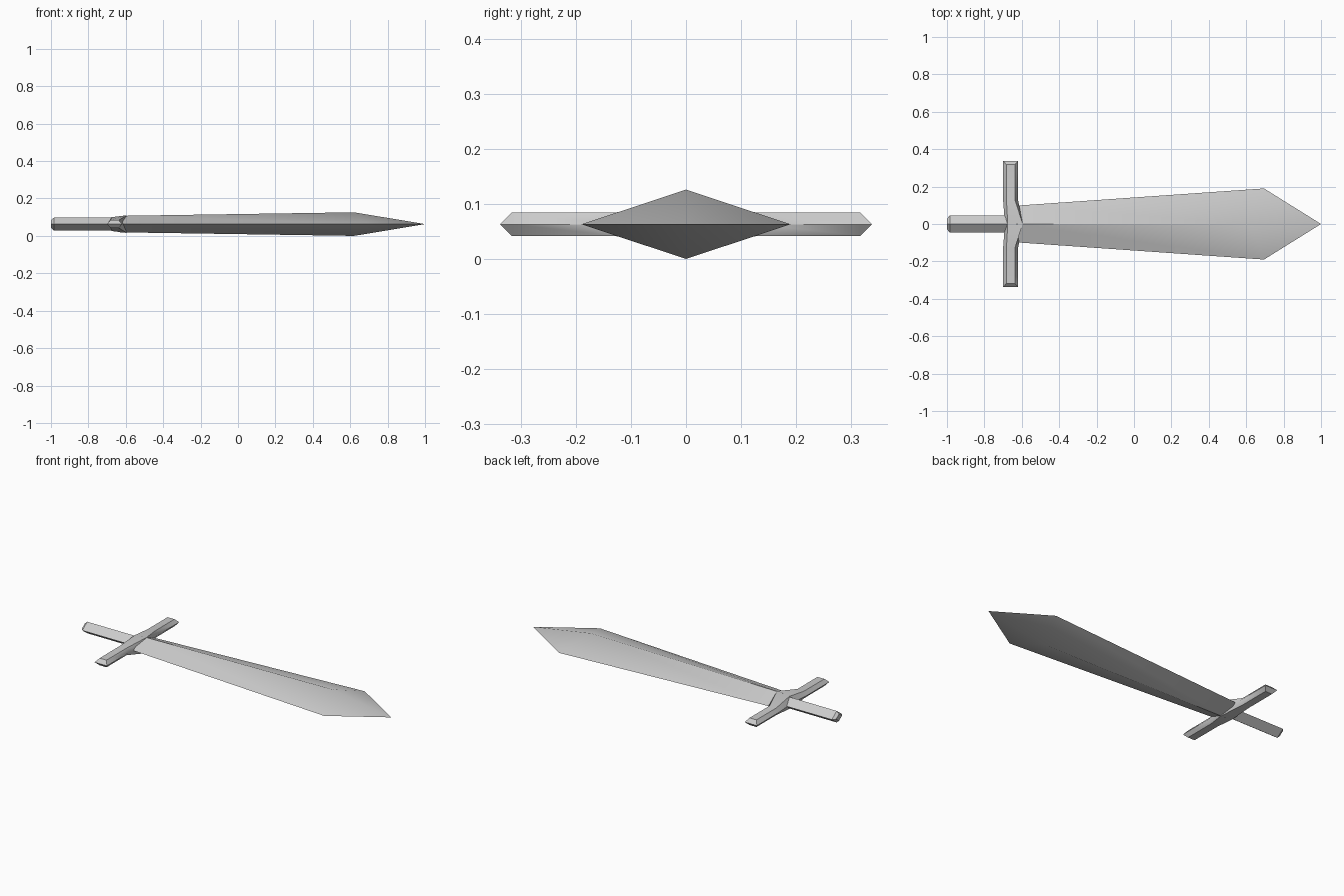
import bpy
import bmesh

cube = bpy.data.objects.get("Cube")
if cube:
    bpy.data.objects.remove(cube, do_unlink=True)

MID = 0.063  # height of the sword's middle plane

grey = bpy.data.materials.new("plain_grey")
grey.use_nodes = True
grey.diffuse_color = (0.6, 0.6, 0.6, 1)
grey.node_tree.nodes["Principled BSDF"].inputs["Base Color"].default_value = (0.6, 0.6, 0.6, 1)


def loft(name, rings):
    """Skin a row of matching rings, cap both ends and weld collapsed points."""
    bm = bmesh.new()
    rows = [[bm.verts.new((x, y, z + MID)) for x, y, z in ring] for ring in rings]
    for a, b in zip(rows, rows[1:]):
        for i in range(len(a)):
            j = (i + 1) % len(a)
            bm.faces.new((a[i], a[j], b[j], b[i]))
    bm.faces.new(rows[0])
    bm.faces.new(rows[-1])
    bmesh.ops.remove_doubles(bm, verts=bm.verts[:], dist=0.0005)
    bmesh.ops.recalc_face_normals(bm, faces=bm.faces[:])
    mesh = bpy.data.meshes.new(name)
    bm.to_mesh(mesh)
    bm.free()
    mesh.materials.append(grey)
    obj = bpy.data.objects.new(name, mesh)
    bpy.context.collection.objects.link(obj)
    bpy.ops.object.select_all(action="DESELECT")
    obj.select_set(True)
    bpy.context.view_layer.objects.active = obj
    bpy.ops.object.shade_smooth_by_angle()
    return obj


def diamond(edge_x, half_width, ridge_x, half_height):
    return [(edge_x, half_width, 0), (ridge_x, 0, half_height),
            (edge_x, -half_width, 0), (ridge_x, 0, -half_height)]


def bar_ring(y, back, back_top, front_top, front, back_h, front_h):
    """Six-sided guard section lying across the sword."""
    return [(back, y, 0), (back_top, y, back_h), (front_top, y, front_h),
            (front, y, 0), (front_top, y, -front_h), (back_top, y, -back_h)]


# Blade: diamond section widening to the shoulder, then a point
loft("blade", [
    diamond(-0.63, 0.098, -0.63, 0.044),
    diamond(0.695, 0.19, 0.62, 0.063),
    diamond(1.0, 0, 1.0, 0),
])

# Grip with a small chamfered end
loft("grip", [
    diamond(-1.0, 0.028, -1.0, 0.02),
    diamond(-0.985, 0.046, -0.985, 0.034),
    diamond(-0.65, 0.046, -0.65, 0.034),
])


# Guard: bevelled bar swelling over the blade root
def guard_half(side):
    return [
        bar_ring(side * 0.338, -0.70, -0.70, -0.62, -0.62, 0, 0),
        bar_ring(side * 0.317, -0.70, -0.682, -0.637, -0.62, 0.021, 0.021),
        bar_ring(side * 0.13, -0.70, -0.682, -0.637, -0.62, 0.021, 0.021),
    ]


centre = bar_ring(0, -0.69, -0.675, -0.595, -0.595, 0.037, 0.047)
loft("crossguard", guard_half(-1) + [centre] + guard_half(1)[::-1])
